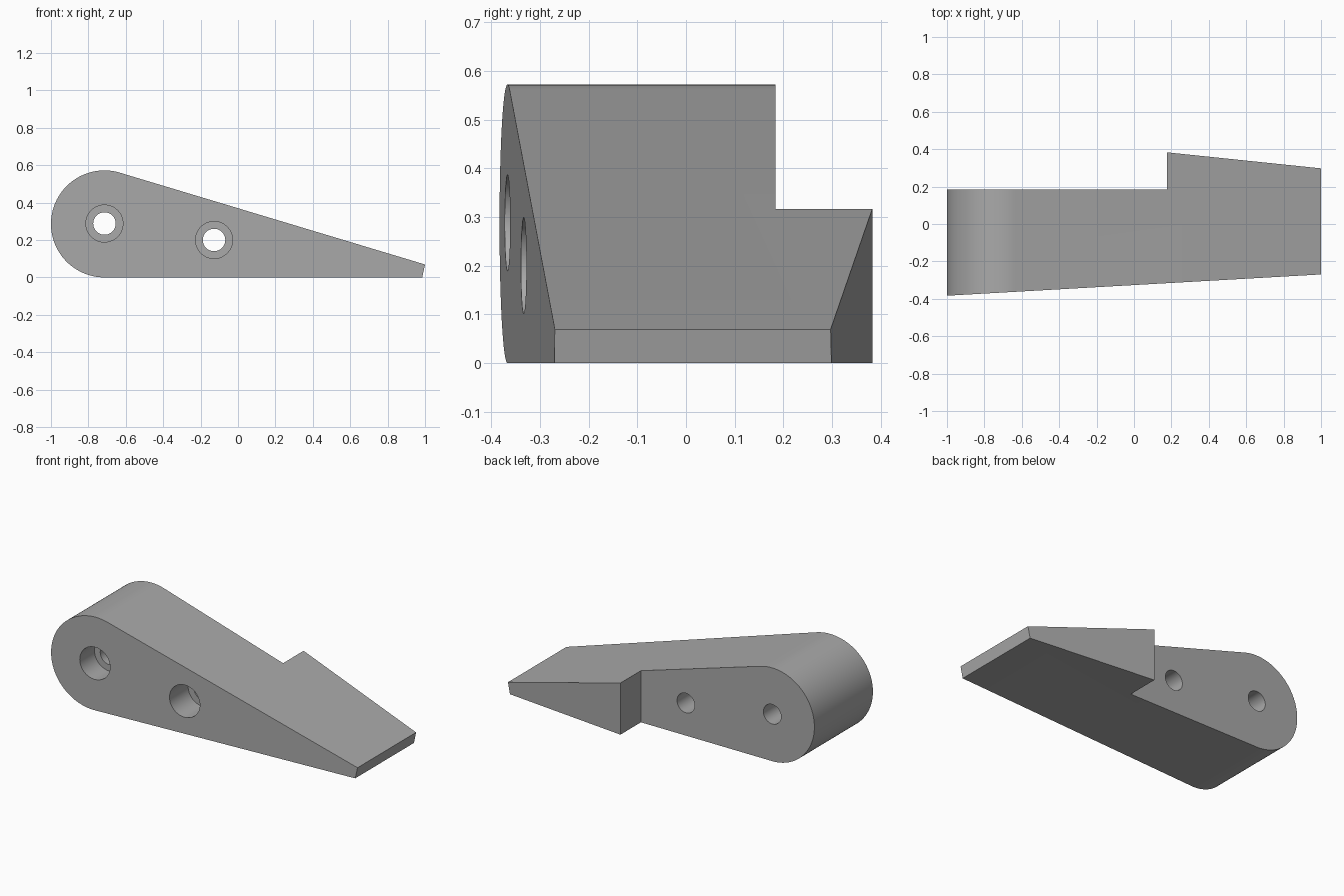
import bpy, bmesh, math
from math import cos, sin, pi
from mathutils import Vector

cube = bpy.data.objects.get("Cube")
if cube:
    bpy.data.objects.remove(cube, do_unlink=True)

grey = bpy.data.materials.new("mid_grey")
grey.use_nodes = True
colour = (0.4, 0.4, 0.4, 1)
grey.diffuse_color = colour
grey.node_tree.nodes["Principled BSDF"].inputs["Base Color"].default_value = colour


def prism(name, outline, offset):
    """Extrude a closed outline of 3D points along an offset."""
    bm = bmesh.new()
    face = bm.faces.new([bm.verts.new(p) for p in outline])
    new = bmesh.ops.extrude_face_region(bm, geom=[face])["geom"]
    moved = [v for v in new if isinstance(v, bmesh.types.BMVert)]
    bmesh.ops.translate(bm, verts=moved, vec=Vector(offset))
    bmesh.ops.recalc_face_normals(bm, faces=bm.faces)
    mesh = bpy.data.meshes.new(name)
    bm.to_mesh(mesh)
    bm.free()
    mesh.materials.append(grey)
    obj = bpy.data.objects.new(name, mesh)
    bpy.context.collection.objects.link(obj)
    return obj


def cylinder(name, x, z, radius, y0, y1):
    ring = [(x + radius * cos(2 * pi * i / 64), y0, z + radius * sin(2 * pi * i / 64))
            for i in range(64)]
    return prism(name, ring, (0, y1 - y0, 0))


def boolean(target, cutter, operation):
    mod = target.modifiers.new(operation.title(), "BOOLEAN")
    mod.operation, mod.solver, mod.object = operation, "EXACT", cutter
    bpy.context.view_layer.objects.active = target
    bpy.ops.object.modifier_apply(modifier=mod.name)
    bpy.data.objects.remove(cutter, do_unlink=True)


# Teardrop side profile: round nose, sloping top, blunt tip
R, CX = 0.286, -0.714
start, end = math.radians(73.3), math.radians(270)
side = [(1, -1, 0.069), (0.985, -1, 0), (CX, -1, 0)]
side += [(CX + R * cos(a), -1, R + R * sin(a))
         for a in (end + (start - end) * i / 64 for i in range(1, 65))]
body = prism("wedge_body", side, (0, 2, 0))

# Plan outline: angled front and a stepped, angled back
plan = [(-1.1, -0.389), (1.1, -0.264), (1.1, 0.287), (0.177, 0.383),
        (0.177, 0.184), (-1.1, 0.184)]
boolean(body, prism("plan_cutter", [(x, y, -0.2) for x, y in plan], (0, 0, 1)), "INTERSECT")

# Two counterbored bolt holes
for x, z, floor in ((CX, 0.288, -0.23), (-0.128, 0.2, -0.16)):
    boolean(body, cylinder("bolt_cutter", x, z, 0.06, -0.8, 0.8), "DIFFERENCE")
    boolean(body, cylinder("head_cutter", x, z, 0.099, -0.8, floor), "DIFFERENCE")

bpy.ops.object.select_all(action="DESELECT")
body.select_set(True)
bpy.context.view_layer.objects.active = body
bpy.ops.object.shade_smooth_by_angle(angle=math.radians(30))
